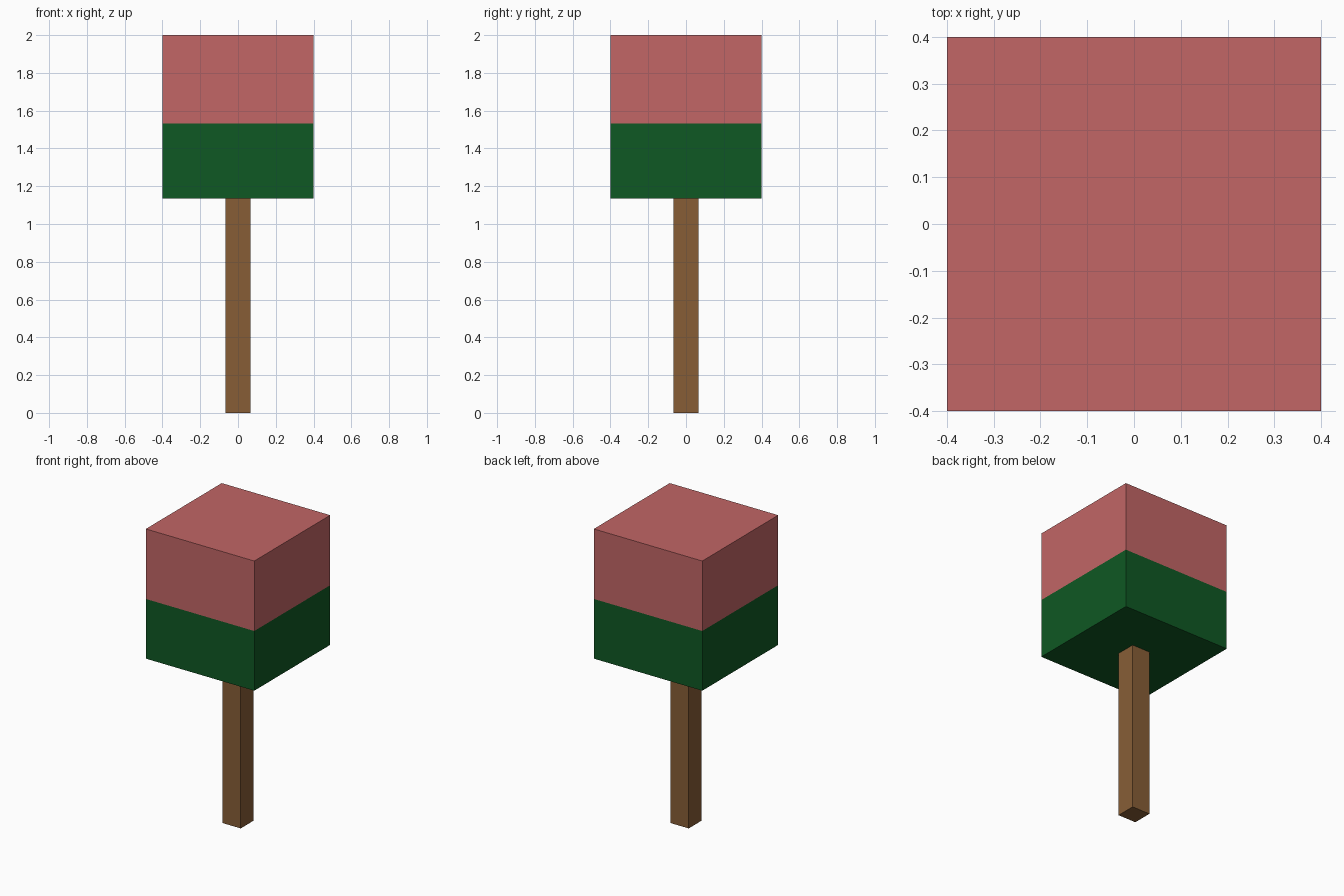
import bpy
import bmesh
from mathutils import Matrix, Vector

cube = bpy.data.objects.get("Cube")
if cube:
    bpy.data.objects.remove(cube, do_unlink=True)


def make_material(name, rgb):
    mat = bpy.data.materials.new(name)
    mat.use_nodes = True
    colour = (*rgb, 1.0)
    mat.diffuse_color = colour
    mat.node_tree.nodes["Principled BSDF"].inputs["Base Color"].default_value = colour
    return mat


def make_box(name, width, z_low, z_high, materials, split_z=None):
    """Square upright box; faces above split_z take the second material."""
    bm = bmesh.new()
    size = Matrix.Diagonal((width, width, z_high - z_low, 1.0))
    centre = Matrix.Translation((0, 0, (z_low + z_high) / 2))
    bmesh.ops.create_cube(bm, size=1.0, matrix=centre @ size)
    if split_z is not None:
        bmesh.ops.bisect_plane(bm, geom=bm.verts[:] + bm.edges[:] + bm.faces[:],
                               plane_co=Vector((0, 0, split_z)), plane_no=Vector((0, 0, 1)))
        for face in bm.faces:
            face.material_index = int(face.calc_center_median().z > split_z)
    mesh = bpy.data.meshes.new(name)
    bm.to_mesh(mesh)
    bm.free()
    for mat in materials:
        mesh.materials.append(mat)
    obj = bpy.data.objects.new(name, mesh)
    bpy.context.collection.objects.link(obj)
    return obj


brown = make_material("bark_brown", (0.244, 0.111, 0.037))
green = make_material("leaf_green", (0.0048, 0.098, 0.017))
pink = make_material("blossom_pink", (0.539, 0.132, 0.132))

# Slim square trunk
make_box("trunk", 0.133, 0.0, 1.135, [brown])

# Block crown: green lower band, pink upper part
make_box("crown", 0.8, 1.135, 2.0, [green, pink], split_z=1.533)
